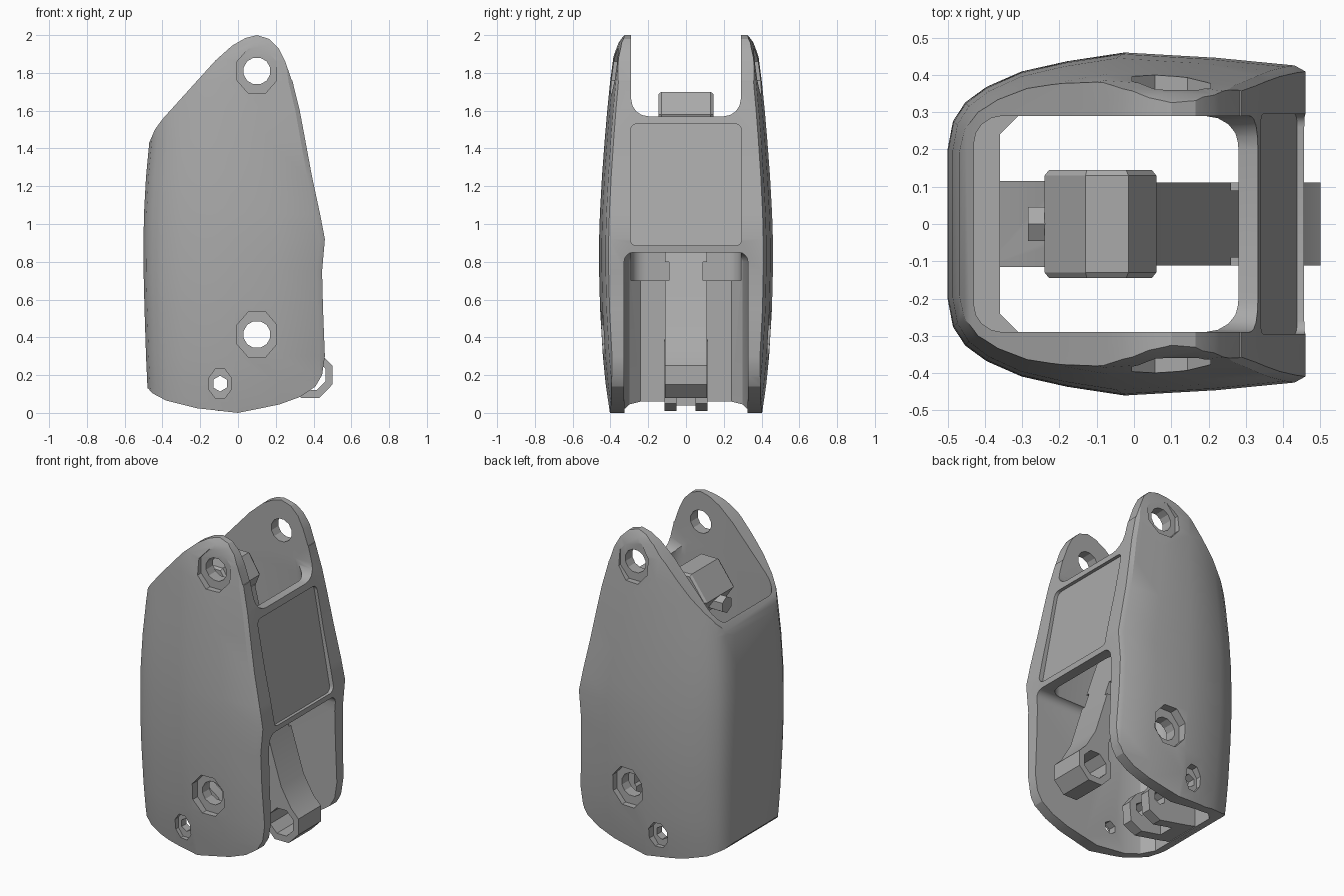
import bpy, bmesh, math
from mathutils import Vector

if "Cube" in bpy.data.objects:
    bpy.data.objects.remove(bpy.data.objects["Cube"])

grey = bpy.data.materials.new("mid grey")
grey.diffuse_color = (0.4, 0.4, 0.4, 1)
grey.use_nodes = True
grey.node_tree.nodes["Principled BSDF"].inputs["Base Color"].default_value = grey.diffuse_color


def loft(name, rings):
    """Closed solid through a list of equal-length 3D rings."""
    bm = bmesh.new()
    vs = [[bm.verts.new(p) for p in r] for r in rings]
    n = len(vs[0])
    for a, b in zip(vs, vs[1:]):
        for i in range(n):
            j = (i + 1) % n
            bm.faces.new((a[i], a[j], b[j], b[i]))
    bm.faces.new(vs[0][::-1])
    bm.faces.new(vs[-1])
    bmesh.ops.recalc_face_normals(bm, faces=bm.faces)
    me = bpy.data.meshes.new(name)
    bm.to_mesh(me)
    bm.free()
    me.materials.append(grey)
    ob = bpy.data.objects.new(name, me)
    bpy.context.collection.objects.link(ob)
    return ob


def prism_y(name, pts, y0, y1):
    return loft(name, [[(x, y, z) for x, z in pts] for y in (y0, y1)])


def prism_x(name, pts, x0, x1):
    return loft(name, [[(x, y, z) for y, z in pts] for x in (x0, x1)])


def ring(cx, cz, rx, rz, n):
    """Regular polygon with flat sides at its four extremes."""
    k = 1 / math.cos(math.pi / n)
    return [(cx + rx * k * math.cos((i + .5) * math.tau / n),
             cz + rz * k * math.sin((i + .5) * math.tau / n)) for i in range(n)]


def rounded(x0, x1, y0, y1, r, seg=4):
    pts = []
    for cx, cy, a in ((x1 - r, y1 - r, 0), (x0 + r, y1 - r, 90),
                      (x0 + r, y0 + r, 180), (x1 - r, y0 + r, 270)):
        for i in range(seg + 1):
            t = math.radians(a + 90 * i / seg)
            pts.append((cx + r * math.cos(t), cy + r * math.sin(t)))
    return pts


def boolean(ob, cutter, op='DIFFERENCE', keep=False):
    m = ob.modifiers.new("cut", 'BOOLEAN')
    m.operation, m.object, m.solver = op, cutter, 'EXACT'
    bpy.context.view_layer.objects.active = ob
    bpy.ops.object.modifier_apply(modifier=m.name)
    if not keep:
        bpy.data.objects.remove(cutter)


# outer shell: horizontal sections (z, back x, front x, half width)
stations = [(-.02, -.47, .455, .40), (.15, -.48, .46, .425), (.3, -.487, .46, .44),
            (.55, -.495, .45, .455), (.75, -.5, .445, .46), (.92, -.5, .46, .46),
            (1.05, -.498, .435, .456), (1.25, -.487, .392, .445), (1.45, -.468, .355, .43),
            (1.6, -.45, .327, .417), (1.75, -.44, .29, .402), (1.88, -.43, .27, .385),
            (1.96, -.43, .26, .362), (2.02, -.43, .25, .325)]
half = [(0, .44), (.015, .6), (.05, .71), (.11, .8), (.21, .89), (.34, .95),
        (.5, 1), (.75, .97), (.97, .925), (1, .89)]      # (x fraction, y fraction)
rings = []
for z, xl, xr, w in stations:
    side = [(xl + (xr - xl) * t, w * f, z) for t, f in half]
    rings.append(side + [(x, -y, z) for x, y, z in reversed(side)])
shell = loft("shell", rings)

# side silhouette trims the ears and the curved foot
outline = [(-.6, .13), (-.476, .13), (-.455, .105), (-.38, .065), (-.22, .025), (0, 0),
           (.1, .02), (.22, .045), (.33, .085), (.41, .14), (.445, .2), (.46, .3), (.6, .4),
           (.6, 1.7), (.285, 1.76), (.25, 1.86), (.215, 1.93), (.165, 1.98), (.1, 2),
           (.04, 1.985), (-.03, 1.945), (-.12, 1.865), (-.4, 1.555), (-.44, 1.5),
           (-.47, 1.43), (-.6, 1.25)]
boolean(shell, prism_y("trim", outline, -1, 1), 'INTERSECT')

# upper cavity, its front wall leaning with the panel
cavity = [[(x, y, z) for x, y in rounded(-.43, xf, -.29, .29, .075)]
          for z, xf in ((.7, .395), (.9, .385), (1.57, .28), (2.2, .18))]
boolean(shell, loft("upper_cavity", cavity))
# lower opening, upper opening, recessed panel
low = [[(x, y, z) for y, z in rounded(-h, h, -.5, .85, .05)]
       for x, h in ((-.36, .24), (-.3, .3), (-.2, .325), (1, .33))]
boolean(shell, loft("lower_opening", low))
boolean(shell, prism_x("upper_opening", rounded(-.29, .29, 1.57, 2.6, .09), 0, 1))
panel_cut = [[(x + d, y, z) for y, z in rounded(-.295, .295, .885, 1.53, .035)
              for x in [.45 - (z - .885) * .185]] for d in (-.012, .4)]
boolean(shell, loft("panel_recess", panel_cut))

# bolt holes with outer recesses (x, z, recess half sizes, hole radius, floor y)
for x, z, rx, rz, r, floor, n in ((.1, 1.81, .105, .12, .07, .36, 12),
                                  (.1, .415, .105, .122, .07, .395, 12),
                                  (-.095, .155, .058, .078, .036, .375, 6)):
    boolean(shell, prism_y("hole", ring(x, z, r, r, n), -1, 1))
    for s in (-1, 1):
        boolean(shell, prism_y("recess", ring(x, z, rx, rz, 8), s * floor, s))

# pin bracket: block on the back wall carrying two drilled lugs
lug = [(-.4, .075), (-.3, .05), (-.1, .01), (-.02, .05), (-.01, .17), (-.06, .24),
       (-.2, .34), (-.4, .4)]
bracket = prism_y("pin_bracket", lug, -.115, .115)
slot = [(-.24, -.1), (.2, -.1), (.2, .5), (-.24, .5)]
boolean(bracket, prism_y("slot", slot, -.05, .05))
boolean(bracket, prism_y("pin_hole", ring(-.095, .155, .036, .036, 6), -1, 1))

# link: sloping arm with a socket at each end
arm_pts = [(-.12, 1.46), (.0, 1.22), (.17, .72), (.28, .38), (.28, .2), (.42, .2),
           (.45, .3), (.38, .42), (.28, .74), (.1, 1.28), (.04, 1.52), (-.08, 1.56)]
arm = prism_y("link_arm", arm_pts, -.112, .112)
foot = ring(.383, .2, .117, .12, 8)
boolean(arm, prism_y("foot", foot, -.112, .112), 'UNION')
boolean(arm, prism_y("foot_hole", ring(.383, .2, .08, .08, 8), -1, 1))
for s in (-1, 1):   # small side notches
    notch = [(.1, .7), (.4, .7), (.4, .8), (.1, .8)]
    boolean(arm, prism_y("notch", notch, s * .09, s * .2))

# upper socket head, chamfered at both ends
cx, cz = -.09, 1.56
head_rings = []
for y, k in ((-.145, .92), (-.13, 1), (.13, 1), (.145, .92)):
    head_rings.append([(cx + k * dx, y, cz + k * dz) for dx, dz in
                       ((-.04, .14), (.075, .14), (.15, .02), (.09, -.13),
                        (-.06, -.14), (-.15, -.01))])
head = loft("link_head", head_rings)
# small screw end behind the head
screw = loft("screw_end", [[(x, y, z) for y, z in ring(0, 1.5, .045, .045, 6)]
                           for x in (-.285, -.15)])

for ob in (shell, bracket, arm, head, screw):
    bpy.ops.object.select_all(action='DESELECT')
    ob.select_set(True)
    bpy.context.view_layer.objects.active = ob
    bpy.ops.object.shade_smooth_by_angle(angle=math.radians(25))
